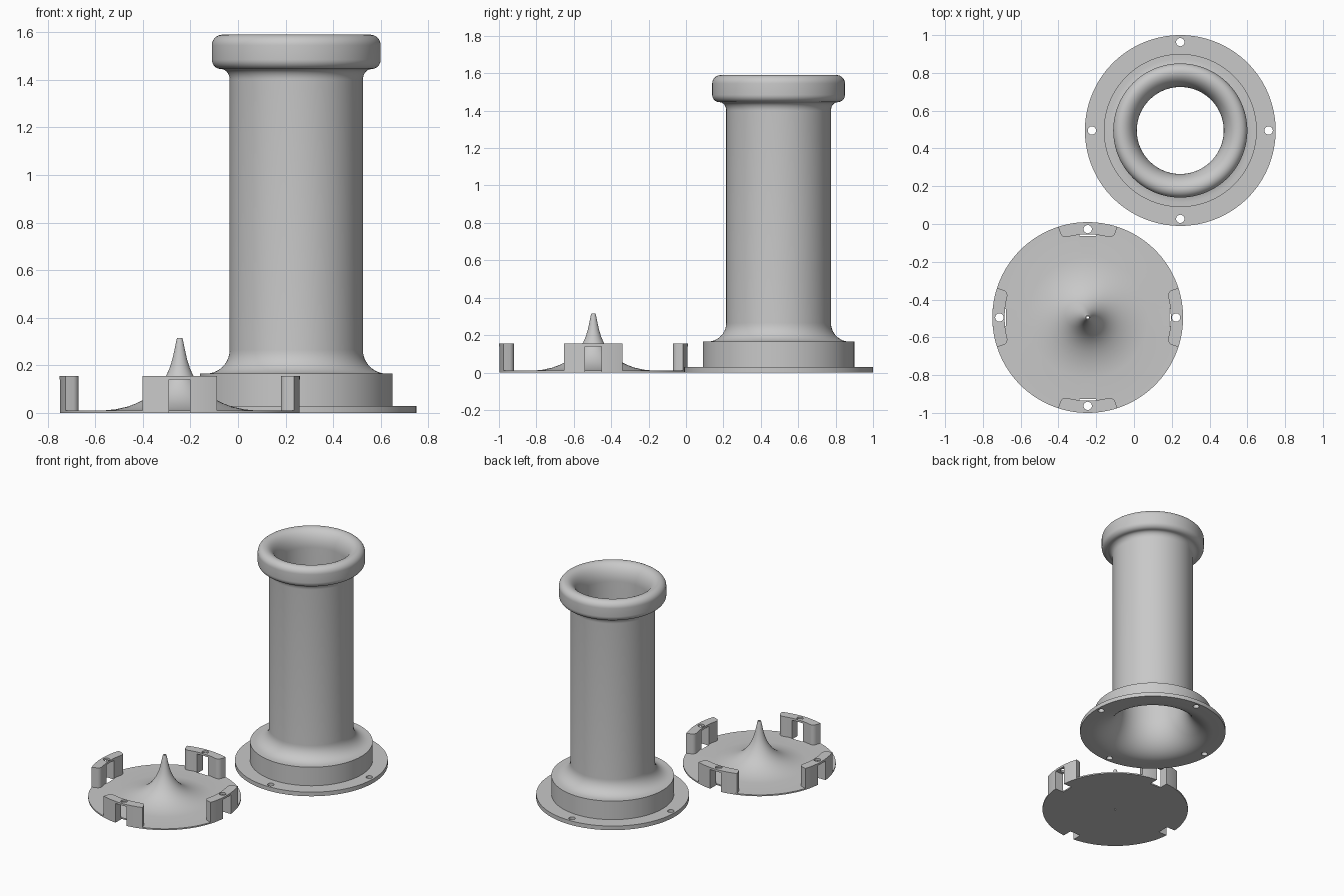
import bpy, bmesh, math
from math import sin, cos, pi, radians

if "Cube" in bpy.data.objects:
    bpy.data.objects.remove(bpy.data.objects["Cube"])

grey = bpy.data.materials.new("plain_grey")
grey.diffuse_color = (0.58, 0.58, 0.58, 1)
grey.use_nodes = True
grey.node_tree.nodes["Principled BSDF"].inputs["Base Color"].default_value = grey.diffuse_color

TUBE = (0.245, 0.495)
BASE = (-0.245, -0.495)
R = 0.505          # flange and base radius
HOLE_R = 0.468     # distance of screw holes from the axis


def finish(bm, name, loc):
    bmesh.ops.recalc_face_normals(bm, faces=bm.faces)
    me = bpy.data.meshes.new(name)
    bm.to_mesh(me)
    bm.free()
    me.materials.append(grey)
    ob = bpy.data.objects.new(name, me)
    ob.location = (loc[0], loc[1], 0)
    bpy.context.collection.objects.link(ob)
    return ob


def arc(cx, cz, rx, rz, a0, a1, n=10):
    angs = [radians(a0 + (a1 - a0) * i / n) for i in range(n + 1)]
    return [(cx + rx * cos(a), cz + rz * sin(a)) for a in angs]


def lathe(name, profile, loc, seg=128):
    """Spin a closed (radius, height) outline around the z axis."""
    bm = bmesh.new()
    rings = [[bm.verts.new((r * cos(2 * pi * k / seg), r * sin(2 * pi * k / seg), z))
              for r, z in profile] for k in range(seg)]
    n = len(profile)
    for k in range(seg):
        a, b = rings[k], rings[(k + 1) % seg]
        for i in range(n):
            j = (i + 1) % n
            bm.faces.new((a[i], b[i], b[j], a[j]))
    return finish(bm, name, loc)


def prism(bm, pts, z0, z1):
    lo = [bm.verts.new((x, y, z0)) for x, y in pts]
    hi = [bm.verts.new((x, y, z1)) for x, y in pts]
    bm.faces.new(lo[::-1])
    bm.faces.new(hi)
    for i in range(len(pts)):
        j = (i + 1) % len(pts)
        bm.faces.new((lo[i], lo[j], hi[j], hi[i]))


def turned(pts, q):
    c, s = cos(q * pi / 2), sin(q * pi / 2)
    return [(x * c - y * s, x * s + y * c) for x, y in pts]


def cut(ob, cutter):
    mod = ob.modifiers.new("cut", 'BOOLEAN')
    mod.operation, mod.solver, mod.object = 'DIFFERENCE', 'EXACT', cutter
    bpy.context.view_layer.objects.active = ob
    bpy.ops.object.modifier_apply(modifier=mod.name)


def smooth(ob):
    bpy.ops.object.select_all(action='DESELECT')
    ob.select_set(True)
    bpy.context.view_layer.objects.active = ob
    bpy.ops.object.shade_smooth_by_angle(angle=radians(30))


def hole_cutter(loc):
    bm = bmesh.new()
    for q in range(4):
        prism(bm, turned(arc(HOLE_R, 0, 0.022, 0.022, 0, 345, 23), q), -0.1, 0.3)
    return finish(bm, "hole_cutter", loc)


# flared tube: flange, step, fillet, neck, rolled lip, bore and bell mouth
profile = [(R, 0), (R, 0.03), (0.405, 0.03), (0.405, 0.165)]
profile += arc(0.38, 0.265, 0.10, 0.10, 270, 180)
profile += arc(0.315, 1.40, 0.035, 0.045, 180, 90, 8)
profile += arc(0.315, 1.485, 0.04, 0.04, -90, 0, 8)[1:]
profile += arc(0.31, 1.545, 0.045, 0.045, 0, 90, 8)
profile += arc(0.31, 1.47, 0.08, 0.12, 90, 180, 12)[1:]
profile += arc(0.42, 0.24, 0.19, 0.24, 180, 270, 16)
tube = lathe("flared_tube", profile, TUBE)

# base disc with a flared spike and a fine bore through its axis
spike = [(0.006, 0), (R, 0), (R, 0.01), (0.32, 0.01), (0.27, 0.015),
         (0.22, 0.026), (0.18, 0.041), (0.15, 0.056), (0.12, 0.077),
         (0.095, 0.101), (0.073, 0.13), (0.055, 0.16), (0.042, 0.19),
         (0.031, 0.225), (0.022, 0.265), (0.014, 0.305), (0.011, 0.315),
         (0.006, 0.315)]
base = lathe("spiked_base", spike, BASE)

# curved brackets around the base rim, inner corners rounded
A, C, MID = 0.315, 0.03, 0.47
polar = [(R, -A + 2 * A * i / 16) for i in range(17)]
corner = [(MID - C * sin(t), A - C / MID * (1 - cos(t)))
          for t in (pi / 2 * i / 6 for i in range(7))]
polar += corner
polar += [(MID - C, 0.25 - 0.5 * i / 12) for i in range(1, 12)]
polar += [(r, -a) for r, a in reversed(corner)]
outline = [(r * cos(a), r * sin(a)) for r, a in polar]
bm = bmesh.new()
for q in range(4):
    prism(bm, turned(outline, q), 0.004, 0.155)
brackets = finish(bm, "rim_brackets", BASE)

# openings under each bracket bridge, also notching the disc
bm = bmesh.new()
for q in range(4):
    box = [(0.432, -0.044), (0.6, -0.044), (0.6, 0.044), (0.432, 0.044)]
    prism(bm, turned(box, q), -0.1, 0.14)
gap = finish(bm, "gap_cutter", BASE)

tube_holes = hole_cutter(TUBE)
base_holes = hole_cutter(BASE)
cut(tube, tube_holes)
cut(base, gap)
cut(brackets, gap)
cut(brackets, base_holes)
for c in (gap, tube_holes, base_holes):
    bpy.data.objects.remove(c)
for ob in (tube, base, brackets):
    smooth(ob)
